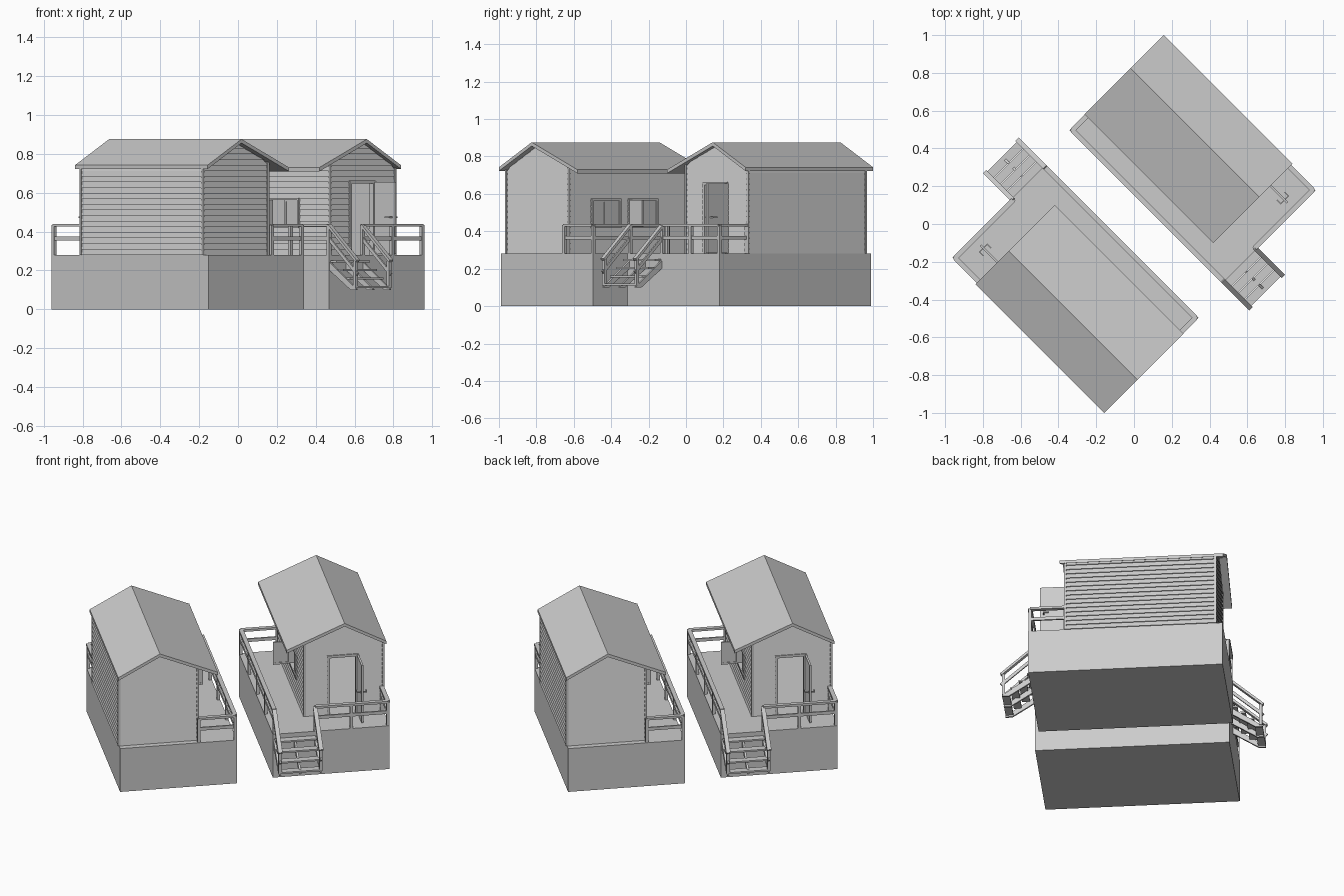
import bpy, bmesh, math
from mathutils import Matrix, Vector

cube = bpy.data.objects.get("Cube")
if cube:
    bpy.data.objects.remove(cube)

grey = bpy.data.materials.new("plain_grey")
grey.use_nodes = True
grey.diffuse_color = (0.6, 0.6, 0.6, 1)
grey.node_tree.nodes["Principled BSDF"].inputs["Base Color"].default_value = (0.6, 0.6, 0.6, 1)

# Each cabin is modelled along its own long axis, then set at 45 degrees
NEAR = Matrix.Translation((0.31, 0.338, 0)) @ Matrix.Rotation(-math.pi / 4, 4, 'Z')
FAR = Matrix.Rotation(math.pi, 4, 'Z') @ NEAR

# Main sizes
BU, BV, DECK = 0.572, 0.348, 0.28
U0, U1, V0, V1 = -0.53, 0.355, -0.122, 0.348
RIDGE_V, RIDGE_Z, THICK = 0.112, 0.876, 0.02
EAVES = ((-0.233, 0.73), (0.36, 0.742))
ROW = 0.0288


def finish(bm, name):
    """Turn a bmesh into one part on both cabins."""
    bmesh.ops.recalc_face_normals(bm, faces=bm.faces)
    mesh = bpy.data.meshes.new(name)
    bm.to_mesh(mesh)
    bm.free()
    mesh.materials.append(grey)
    for side, place in (("east", NEAR), ("west", FAR)):
        ob = bpy.data.objects.new(f"{side}_{name}", mesh)
        ob.matrix_world = place
        bpy.context.collection.objects.link(ob)


def box(bm, lo, hi):
    lo, hi = Vector(lo), Vector(hi)
    m = Matrix.Translation((lo + hi) / 2) @ Matrix.Diagonal((*(hi - lo), 1))
    bmesh.ops.create_cube(bm, size=1, matrix=m)


def bar(bm, a, b, w, h):
    """Square-section beam from a to b."""
    a, b = Vector(a), Vector(b)
    d = (b - a).normalized()
    side = Vector((0, 0, 1)).cross(d).normalized()
    up = d.cross(side)
    rot = Matrix((d, side, up)).transposed().to_4x4()
    m = Matrix.Translation((a + b) / 2) @ rot @ Matrix.Diagonal(((b - a).length, w, h, 1))
    bmesh.ops.create_cube(bm, size=1, matrix=m)


def loft(bm, ring_a, ring_b):
    """Solid between two matching rings of points."""
    a = [bm.verts.new(p) for p in ring_a]
    b = [bm.verts.new(p) for p in ring_b]
    bm.faces.new(a)
    bm.faces.new(b[::-1])
    for i in range(len(a)):
        j = (i + 1) % len(a)
        bm.faces.new((a[i], b[i], b[j], a[j]))


def roof_under(v):
    ev, ez = EAVES[0] if v < RIDGE_V else EAVES[1]
    return RIDGE_Z - THICK + (ez - RIDGE_Z) * (v - RIDGE_V) / (ev - RIDGE_V)


def gable_span(z):
    """Width of the end wall below the roof at height z."""
    out = []
    for (ev, ez), wall in zip(EAVES, (V0, V1)):
        v = RIDGE_V + (z - RIDGE_Z + THICK) * (ev - RIDGE_V) / (ez - RIDGE_Z)
        out.append(max(v, wall) if wall < RIDGE_V else min(v, wall))
    return out


def siding(name, span, point, top, openings=()):
    """Wall of overlapping boards; openings are (start, end, first_row, last_row)."""
    bm = bmesh.new()
    row = 0
    while DECK + row * ROW < top - 0.004:
        z0 = DECK + row * ROW
        z1 = min(z0 + ROW, top)
        pieces = [(span(z0), span(z1))]
        for s, e, r0, r1 in openings:
            if r0 <= row < r1:
                (a0, b0), (a1, b1) = pieces.pop()
                pieces += [((e, b0), (e, b1)), ((a0, s), (a1, s))]
                pieces.sort()
        for (a0, b0), (a1, b1) in pieces:
            rings = [[point(p, -0.014, z0), point(p, 0.006, z0),
                      point(q, 0, z1), point(q, -0.014, z1)] for p, q in ((a0, a1), (b0, b1))]
            loft(bm, *rings)
        row += 1
    finish(bm, name)


# Foundation block
bm = bmesh.new()
box(bm, (-BU, -BV, 0), (BU, BV, DECK))
finish(bm, "foundation")

# Clapboard walls
DOOR = (0.02, 0.19, 0, 13)
WINDOWS = ((-0.36, -0.15), (-0.08, 0.13))
long_span = lambda z: (U0, U1)
siding("back_wall", long_span, lambda p, o, z: (p, V1 + o, z), roof_under(V1))
siding("porch_wall", long_span, lambda p, o, z: (p, V0 - o, z), roof_under(V0),
       [(s, e, 5, 10) for s, e in WINDOWS])
siding("door_gable", gable_span, lambda p, o, z: (U1 + o, p, z), RIDGE_Z - THICK, [DOOR])
siding("blind_gable", gable_span, lambda p, o, z: (U0 - o, p, z), RIDGE_Z - THICK)

# Corner trim
bm = bmesh.new()
for u in (U0, U1):
    for v in (V0, V1):
        box(bm, (u - 0.007, v - 0.007, DECK), (u + 0.007, v + 0.007, roof_under(v)))
finish(bm, "corner_trim")

# Gabled roof slab
(lv, lz), (rv, rz) = EAVES
profile = [(lv, lz), (RIDGE_V, RIDGE_Z), (rv, rz),
           (rv, rz - THICK), (RIDGE_V, RIDGE_Z - THICK), (lv, lz - THICK)]
bm = bmesh.new()
loft(bm, *[[(u, v, z) for v, z in profile] for u in (-0.577, 0.388)])
finish(bm, "roof")

# Door frame, open leaf and handle
s, e, _, rows = DOOR
head = DECK + rows * ROW
bm = bmesh.new()
for v in (s, e):
    box(bm, (U1 - 0.02, v - 0.008, DECK), (U1 + 0.01, v + 0.008, head))
box(bm, (U1 - 0.02, s - 0.008, head - 0.008), (U1 + 0.01, e + 0.008, head + 0.008))
finish(bm, "door_frame")
bm = bmesh.new()
box(bm, (U1 + 0.005, e, DECK + 0.005), (U1 + 0.16, e + 0.012, head))
finish(bm, "door_leaf")
bm = bmesh.new()
box(bm, (U1 + 0.135, e - 0.025, 0.47), (U1 + 0.142, e + 0.037, 0.478))
for v in (e - 0.025, e + 0.032):
    box(bm, (U1 + 0.11, v, 0.47), (U1 + 0.142, v + 0.005, 0.478))
finish(bm, "door_handle")


# Casement windows
def sash(bm, a, b, y, lo, hi, across):
    """Framed pane, lying along u or swung out along v."""
    def put(p, q, z0, z1, t):
        if across:
            box(bm, (y - t, p, z0), (y + t, q, z1))
        else:
            box(bm, (p, y - t, z0), (q, y + t, z1))
    put(a, b, lo, hi, 0.002)
    for p, q, z0, z1 in ((a, a + 0.012, lo, hi), (b - 0.012, b, lo, hi),
                         (a, b, lo, lo + 0.012), (a, b, hi - 0.012, hi)):
        put(p, q, z0, z1, 0.005)


lo, hi = DECK + 5 * ROW, DECK + 10 * ROW
for i, (s, e) in enumerate(WINDOWS):
    mid = (s + e) / 2
    bm = bmesh.new()
    for u in (s, e):
        box(bm, (u - 0.006, V0 - 0.012, lo), (u + 0.006, V0 + 0.014, hi))
    for z in (lo, hi):
        box(bm, (s - 0.006, V0 - 0.012, z - 0.006), (e + 0.006, V0 + 0.014, z + 0.006))
    finish(bm, f"window_frame_{i + 1}")
    bm = bmesh.new()
    sash(bm, mid, e, V0, lo, hi, False)
    if i == 0:
        sash(bm, s, mid, V0, lo, hi, False)
    else:
        sash(bm, V0 - 0.11, V0 - 0.008, s, lo, hi, True)
    finish(bm, f"window_sashes_{i + 1}")

# Porch railing
RU, RV, TOP, MID = BU - 0.01, BV - 0.01, 0.433, 0.365
STAIR_V = (-RV, -0.095)
bm = bmesh.new()
runs = [((-RU, V0), (-RU, -RV), 1), ((-RU, -RV), (RU, -RV), 4),
        ((RU, STAIR_V[1]), (RU, RV), 2), ((RU, RV), (U1, RV), 1)]
for a, b, n in runs:
    a, b = Vector((*a, 0)), Vector((*b, 0))
    for z, w, h in ((TOP, 0.026, 0.014), (MID, 0.01, 0.02)):
        lift = Vector((0, 0, z))
        bar(bm, a + lift, b + lift, w, h)
    for k in range(n + 1):
        p = a.lerp(b, k / n)
        box(bm, (p.x - 0.009, p.y - 0.009, DECK), (p.x + 0.009, p.y + 0.009, TOP))
finish(bm, "porch_railing")

# Stair railing
FOOT = 0.765
DROP = 0.185
bm = bmesh.new()
for v in STAIR_V:
    for z, w, h in ((TOP, 0.026, 0.014), (MID, 0.01, 0.018)):
        bar(bm, (RU, v, z), (FOOT + 0.005, v, z - DROP), w, h)
    box(bm, (FOOT - 0.018, v - 0.009, 0.11), (FOOT, v + 0.009, TOP - DROP))
finish(bm, "stair_railing")

# Stair treads and stringers
bm = bmesh.new()
for k in range(4):
    u, z = BU + k * 0.049, 0.252 - k * 0.044
    box(bm, (u, STAIR_V[0], z - 0.01), (u + 0.046, STAIR_V[1], z))
finish(bm, "stair_treads")
bm = bmesh.new()
for v in (STAIR_V[0], sum(STAIR_V) / 2, STAIR_V[1]):
    side = [(BU, 0.242), (FOOT, 0.105), (FOOT, 0.1), (FOOT - 0.04, 0.1), (BU, 0.2)]
    loft(bm, *[[(u, v + d, z) for u, z in side] for d in (-0.006, 0.006)])
finish(bm, "stair_stringers")
